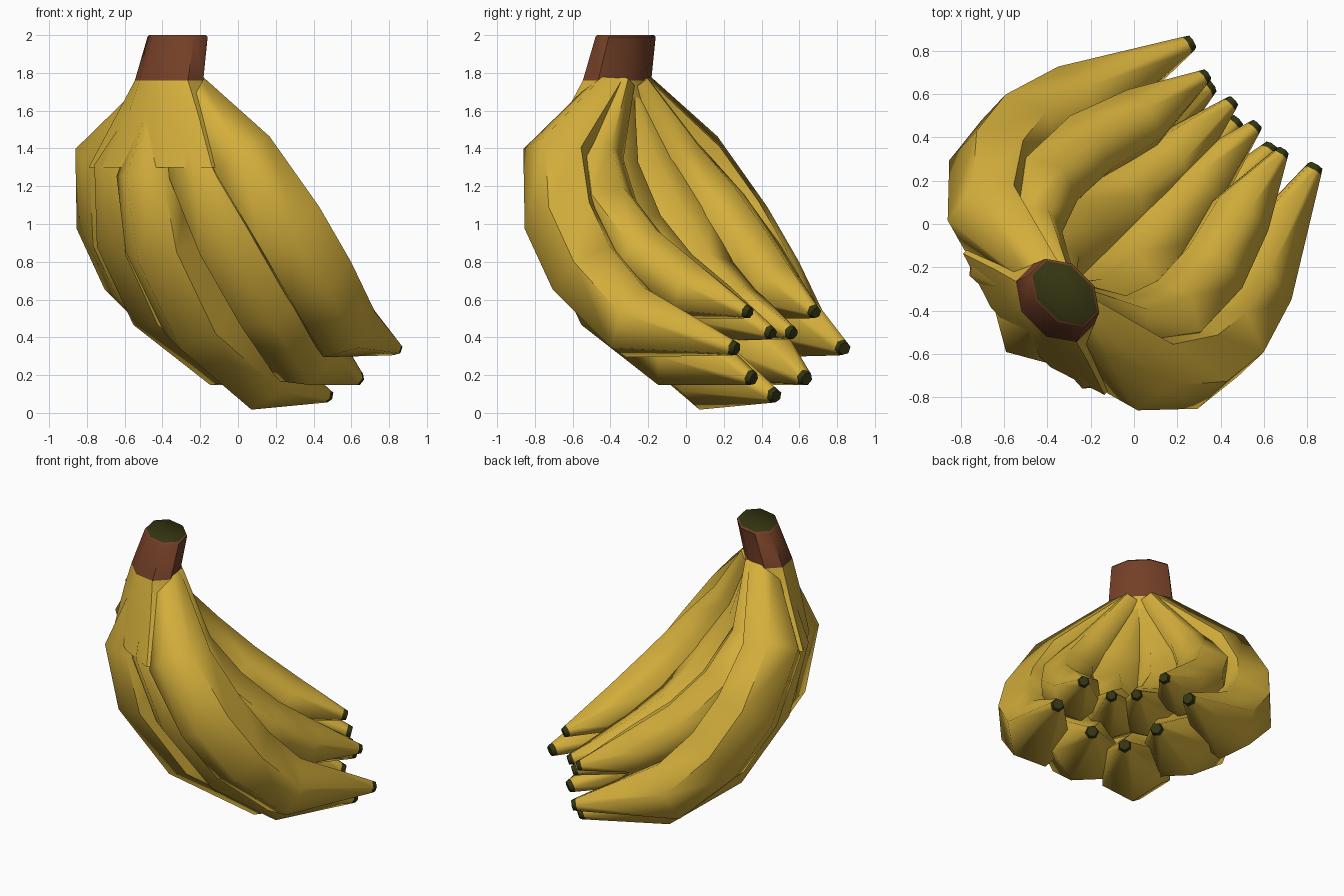
import bpy, bmesh, math
from mathutils import Vector

if "Cube" in bpy.data.objects:
    bpy.data.objects.remove(bpy.data.objects["Cube"])


def mat(name, c):
    m = bpy.data.materials.new(name)
    m.diffuse_color = (*c, 1)
    m.use_nodes = True
    m.node_tree.nodes["Principled BSDF"].inputs["Base Color"].default_value = m.diffuse_color
    return m


MATS = [mat("banana_yellow", (0.66, 0.43, 0.045)),
        mat("stem_brown", (0.17, 0.05, 0.02)),
        mat("dark_tip", (0.035, 0.035, 0.006))]
CORE = Vector((0.15, 0.15, 1.0))     # the fruit curls around this point


def loft(name, rings, colours, angle):
    """Skin a list of rings; colours = material per band, last one for end cap."""
    bm = bmesh.new()
    vs = [[bm.verts.new(p) for p in r] for r in rings]
    n = len(vs[0])
    for k in range(len(vs) - 1):
        for i in range(n):
            j = (i + 1) % n
            f = bm.faces.new((vs[k][i], vs[k][j], vs[k + 1][j], vs[k + 1][i]))
            f.material_index = colours[k]
    bm.faces.new(vs[0]).material_index = colours[0]
    bm.faces.new(vs[-1]).material_index = colours[-1]
    bmesh.ops.recalc_face_normals(bm, faces=bm.faces)
    me = bpy.data.meshes.new(name)
    bm.to_mesh(me)
    bm.free()
    for m in MATS:
        me.materials.append(m)
    ob = bpy.data.objects.new(name, me)
    bpy.context.collection.objects.link(ob)
    bpy.context.view_layer.objects.active = ob
    ob.select_set(True)
    bpy.ops.object.shade_smooth_by_angle(angle=math.radians(angle))
    ob.select_set(False)


def banana(name, path, radii, swap=False):
    pts = [Vector((p[1], p[0], p[2]) if swap else p) for p in path]
    radii = list(radii)
    # short dark end piece
    end = pts[-1] - pts[-2]
    pts.insert(-1, pts[-1] - end.normalized() * 0.03)
    radii.insert(-1, radii[-1] + 0.01)
    rings = []
    for i, p in enumerate(pts):
        t = (pts[min(i + 1, len(pts) - 1)] - pts[max(i - 1, 0)]).normalized()
        out = p - CORE
        out = (out - t * out.dot(t)).normalized()
        side = t.cross(out)
        rings.append([p + radii[i] * (out * math.cos(a) + side * math.sin(a))
                      for a in (math.tau * k / 6 for k in range(6))])
    loft(name, rings, [0] * (len(pts) - 2) + [2, 2], 60)


BIG = (0.09, 0.20, 0.22, 0.22, 0.21, 0.035)
SMALL = (0.07, 0.14, 0.18, 0.18, 0.16, 0.03)

# outer row: middle fruit and two mirrored pairs
banana("outer_banana_middle", [(-.37, -.37, 1.74), (-.45, -.45, 1.25), (-.39, -.39, .9),
                               (-.2, -.2, .5), (.13, .13, .21), (.48, .48, .09)], BIG)
pairs = {
    "outer_banana": ([(-.38, -.33, 1.74), (-.57, -.18, 1.3), (-.54, -.02, .95),
                      (-.38, .18, .6), (-.03, .36, .32), (.36, .64, .18)], BIG),
    "side_banana": ([(-.38, -.28, 1.75), (-.67, .03, 1.34), (-.64, .25, 1.0),
                     (-.52, .40, .74), (-.27, .54, .48), (.27, .84, .34)], BIG),
    "inner_side_banana": ([(-.34, -.26, 1.75), (-.47, -.04, 1.36), (-.43, .16, 1.08),
                           (-.24, .34, .83), (.03, .48, .64), (.34, .69, .53)], SMALL),
    "inner_banana": ([(-.34, -.32, 1.75), (-.38, -.2, 1.3), (-.28, -.04, .95),
                      (-.08, .1, .7), (.16, .28, .53), (.46, .57, .42)], SMALL)}
for name, (path, radii) in pairs.items():
    banana(name + "_left", path, radii)
    banana(name + "_right", path, radii, True)

# shared stem flaring into the fruit: centre, z, half depth, half width
U, V = Vector((1, 1, 0)).normalized(), Vector((1, -1, 0)).normalized()
rings = []
for c, z, du, dv in [(-.42, 1.3, .16, .5), (-.38, 1.58, .17, .33), (-.365, 1.76, .15, .215),
                     (-.32, 1.99, .13, .19), (-.32, 2.0, .12, .18)]:
    rings.append([Vector((c, c, z)) + U * du * math.cos(a) + V * dv * math.sin(a)
                  for a in (math.tau * (k + .5) / 8 for k in range(8))])
loft("stem", rings, [0, 0, 1, 1, 2], 50)
